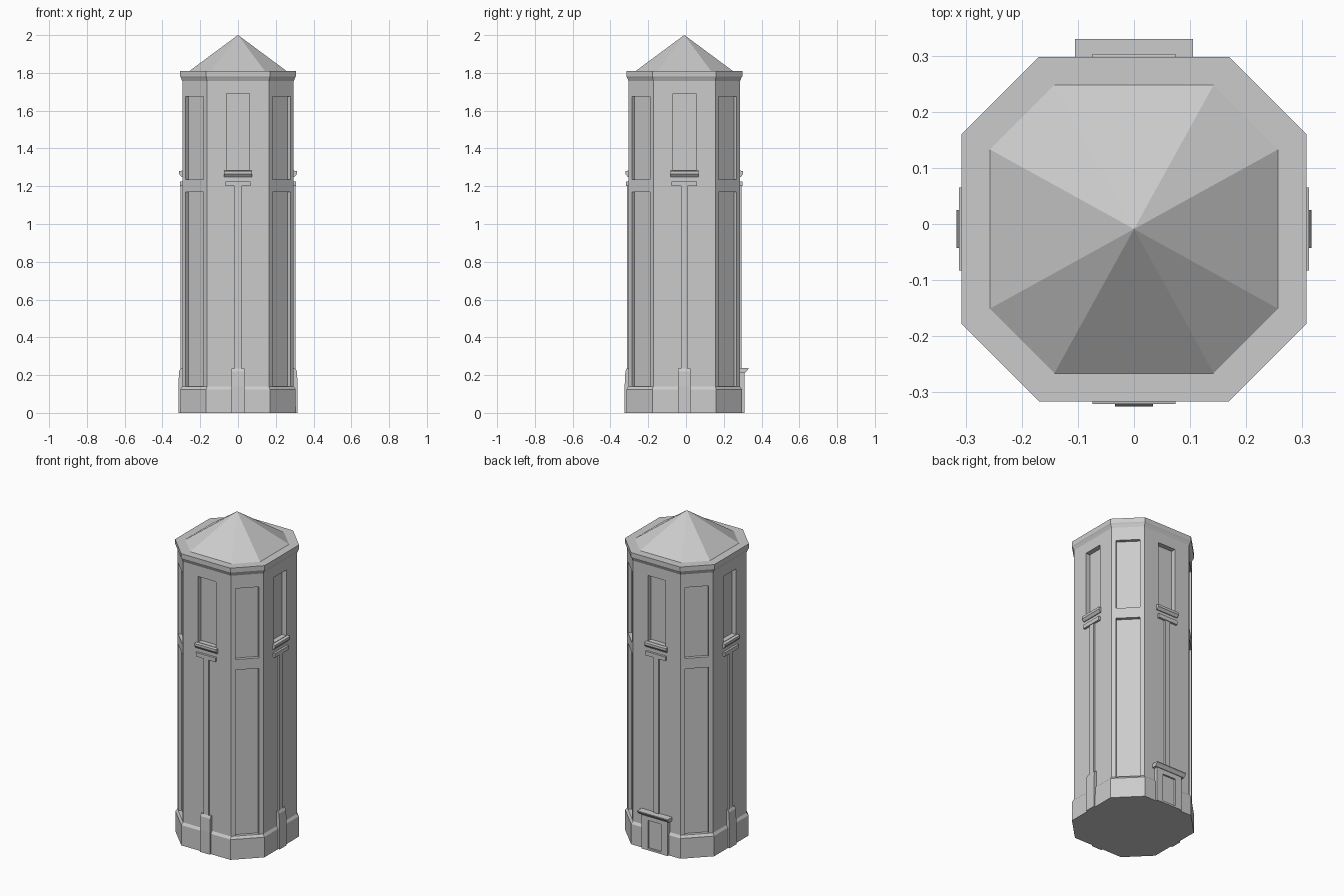
import bpy, bmesh, math

if "Cube" in bpy.data.objects:
    bpy.data.objects.remove(bpy.data.objects["Cube"])

CY = -0.009                      # tower axis offset in y
R2 = math.sqrt(2)

stone = bpy.data.materials.new("pale_grey_stone")
stone.diffuse_color = (0.6, 0.6, 0.6, 1)
stone.use_nodes = True
stone.node_tree.nodes["Principled BSDF"].inputs["Base Color"].default_value = stone.diffuse_color


def finish(name, bm):
    bmesh.ops.remove_doubles(bm, verts=bm.verts, dist=1e-5)
    bmesh.ops.recalc_face_normals(bm, faces=bm.faces)
    me = bpy.data.meshes.new(name)
    bm.to_mesh(me)
    bm.free()
    me.materials.append(stone)
    ob = bpy.data.objects.new(name, me)
    bpy.context.collection.objects.link(ob)
    return ob


def place(a, u, d, z):
    """Point on a tower side: a = side angle, u = along it, d = outward."""
    return (math.cos(a) * u + math.sin(a) * d,
            math.sin(a) * u - math.cos(a) * d + CY, z)


def octagon_loft(name, rings):
    """Stack of eight-sided rings given as (z, half width, corner offset)."""
    bm = bmesh.new()
    loops = []
    for z, h, c in rings:
        pts = [(c, -h), (h, -c), (h, c), (c, h), (-c, h), (-h, c), (-h, -c), (-c, -h)]
        loops.append([bm.verts.new((x, y + CY, z)) for x, y in pts])
    for lo, hi in zip(loops, loops[1:]):
        for i in range(8):
            j = (i + 1) % 8
            bm.faces.new((lo[i], lo[j], hi[j], hi[i]))
    bm.faces.new(loops[0][::-1])
    bm.faces.new(loops[-1])
    return finish(name, bm)


def wall(bm, a, half, d, z0, z1, openings, depth):
    """One flat side with sunken rectangles given as (half width, bottom, top)."""
    def quad(*pts):
        bm.faces.new([bm.verts.new(place(a, *p)) for p in pts])

    def strip(u0, u1, lo, hi, dd=d):
        quad((u0, dd, lo), (u1, dd, lo), (u1, dd, hi), (u0, dd, hi))

    z = z0
    for p, lo, hi in openings:
        strip(-half, half, z, lo)
        strip(-half, -p, lo, hi)
        strip(p, half, lo, hi)
        b = d - depth
        strip(-p, p, lo, hi, b)
        for u in (-p, p):
            quad((u, d, lo), (u, b, lo), (u, b, hi), (u, d, hi))
        for zz in (lo, hi):
            quad((-p, d, zz), (p, d, zz), (p, b, zz), (-p, b, zz))
        z = hi
    strip(-half, half, z, z1)


def moulding(name, a, u0, u1, profile):
    """Outward/height profile swept along a side from u0 to u1."""
    bm = bmesh.new()
    ends = [[bm.verts.new(place(a, u, d, z)) for d, z in profile] for u in (u0, u1)]
    n = len(profile)
    for i in range(n):
        j = (i + 1) % n
        bm.faces.new((ends[0][i], ends[0][j], ends[1][j], ends[1][i]))
    bm.faces.new(ends[0])
    bm.faces.new(ends[1][::-1])
    return finish(name, bm)


def box(d0, d1, z0, z1):
    return [(d0, z0), (d1, z0), (d1, z1), (d0, z1)]


# Shaft: four broad sides with windows, four corner sides with two panels
H, C = 0.295, 0.164
bm = bmesh.new()
for k in range(4):
    a = k * math.pi / 2
    wall(bm, a, C, H, 0.13, 1.77, [(0.061, 1.285, 1.692)], 0.03)
    wall(bm, a + math.pi / 4, (H - C) / R2, (H + C) / R2, 0.13, 1.77,
         [(0.067, 0.14, 1.17), (0.067, 1.235, 1.675)], 0.02)
finish("tower_shaft", bm)

# Plinth, cornice and roof
octagon_loft("plinth", [(0, 0.306, 0.169), (0.125, 0.305, 0.169), (0.14, H, C)])
octagon_loft("cornice", [(1.757, H, C), (1.775, 0.303, 0.167),
                         (1.782, 0.307, 0.169), (1.81, 0.307, 0.169)])
octagon_loft("roof", [(1.81, 0.257, 0.142), (2.0, 0.0005, 0.0003)])

# Pilasters and window ledges on the broad sides
for k, side in enumerate(("front", "right", "back", "left")):
    a = k * math.pi / 2
    moulding(side + "_pilaster", a, -0.018, 0.018, box(0.28, 0.304, 0.13, 1.2))
    if side != "back":
        moulding(side + "_pilaster_foot", a, -0.034, 0.034,
                 [(0.28, 0), (0.316, 0), (0.316, 0.14), (0.312, 0.22),
                  (0.304, 0.235), (0.28, 0.235)])
    moulding(side + "_lower_ledge", a, -0.067, 0.067, box(0.28, 0.308, 1.2, 1.225))
    moulding(side + "_window_sill", a, -0.074, 0.074,
             [(0.28, 1.25), (0.3, 1.25), (0.312, 1.265), (0.312, 1.28), (0.28, 1.285)])

# Doorway at the back: jambs, threshold, header, door leaf, flared lintel
B = math.pi
for s, side in ((-1, "left"), (1, "right")):
    moulding(side + "_door_jamb", B, s * 0.045, s * 0.09, box(0.28, 0.318, 0, 0.215))
moulding("door_threshold", B, -0.045, 0.045, box(0.28, 0.318, 0, 0.012))
moulding("door_header", B, -0.045, 0.045, box(0.28, 0.318, 0.185, 0.215))
moulding("door_leaf", B, -0.045, 0.045, box(0.28, 0.307, 0.012, 0.185))
moulding("door_lintel", B, -0.105, 0.105,
         [(0.28, 0.213), (0.322, 0.213), (0.339, 0.232), (0.339, 0.237), (0.28, 0.237)])
